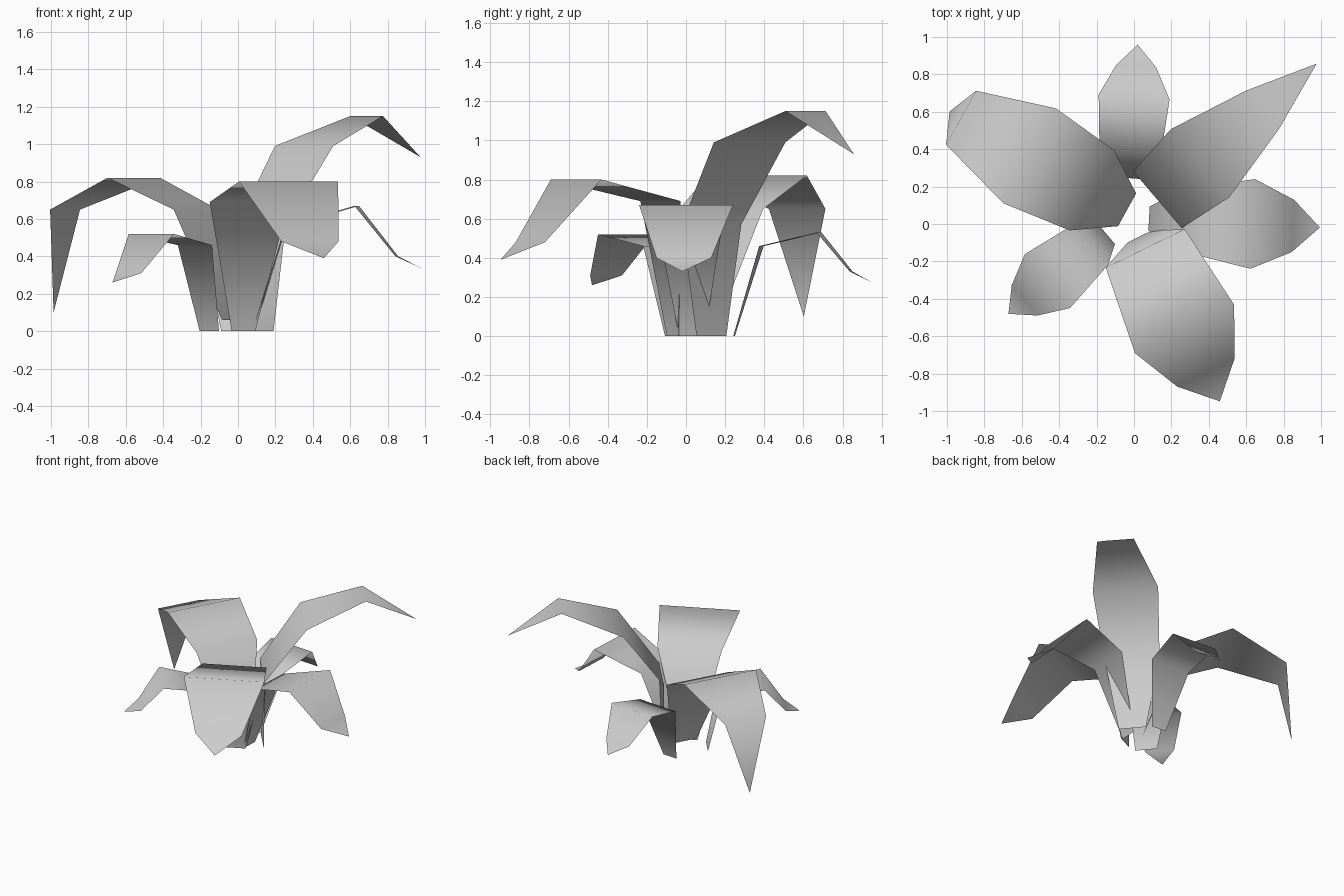
import bpy
import bmesh
from math import radians
from mathutils import Matrix, Vector

cube = bpy.data.objects.get("Cube")
if cube:
    bpy.data.objects.remove(cube, do_unlink=True)

# One plain colour for every leaf
grey = bpy.data.materials.new("leaf_grey")
grey.use_nodes = True
colour = (0.6, 0.6, 0.6, 1.0)
grey.diffuse_color = colour
grey.node_tree.nodes["Principled BSDF"].inputs["Base Color"].default_value = colour


def leaf(name, bend, yaw, sections):
    """Arching leaf blade, a single thin sheet.

    bend: plan position of the bend above the stalk; yaw: heading in degrees.
    sections: (reach from bend, half width, height) from the foot to the tip.
    """
    place = Matrix.Translation((*bend, 0)) @ Matrix.Rotation(radians(yaw), 4, "Z")
    bm = bmesh.new()
    previous = None
    for reach, half, height in sections:
        sides = (half, -half) if half else (0,)
        row = [bm.verts.new(place @ Vector((reach, side, height))) for side in sides]
        if previous:
            # Quads along the blade, closed by a triangle at the tip
            face = bm.faces.new(previous[::-1] + row)
            face.smooth = True
        previous = row
    bm.normal_update()
    # Upper side faces outward
    if sum(f.normal.z for f in bm.faces) < 0:
        bmesh.ops.reverse_faces(bm, faces=bm.faces[:])
    mesh = bpy.data.meshes.new(name)
    bm.to_mesh(mesh)
    bm.free()
    mesh.materials.append(grey)
    blade = bpy.data.objects.new(name, mesh)
    bpy.context.collection.objects.link(blade)
    return blade


# Tall leaf reaching to the back left
leaf("tall_leaf", (0.125, 0.13), 40.5,
     [(0, 0.1, 0), (0, 0.2, 0.57), (0.3, 0.24, 0.99),
      (0.74, 0.135, 1.15), (1.12, 0, 0.93)])

# Broad leaf drooping over the front
leaf("front_leaf", (0.06, -0.13), -64,
     [(-0.07, 0.07, 0), (0, 0.235, 0.69), (0.48, 0.295, 0.8),
      (0.74, 0.17, 0.48), (0.91, 0, 0.39)])

# Broad leaf with a long hanging tip at the back right
leaf("hanging_leaf", (-0.225, 0.18), 151,
     [(-0.215, 0.1, 0.06), (0, 0.245, 0.65), (0.38, 0.29, 0.82),
      (0.8, 0.165, 0.65), (0.87, 0, 0.1)])

# Three smaller, lower leaves
leaf("left_leaf", (0.26, 0.02), -3,
     [(-0.18, 0.065, 0), (0, 0.165, 0.56), (0.375, 0.24, 0.67),
      (0.59, 0.14, 0.4), (0.735, 0, 0.33)])

leaf("back_leaf", (-0.02, 0.385), 86,
     [(-0.14, 0.06, 0), (0, 0.165, 0.46), (0.295, 0.19, 0.53),
      (0.46, 0.107, 0.33), (0.575, 0, 0.27)])

leaf("small_front_leaf", (-0.23, -0.11), 220,
     [(-0.1, 0.08, 0), (0, 0.142, 0.46), (0.304, 0.188, 0.52),
      (0.464, 0.106, 0.31), (0.576, 0, 0.26)])
